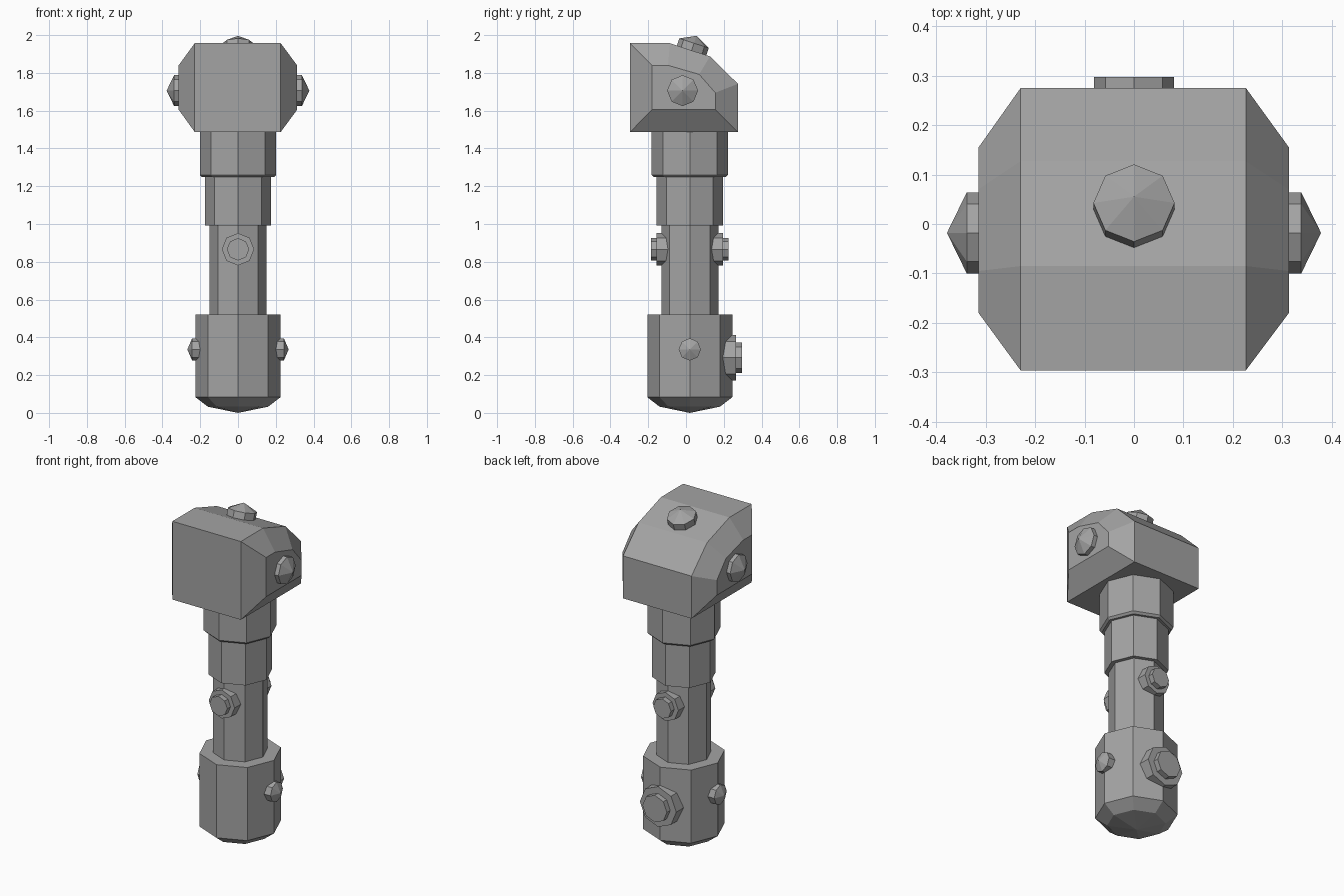
import bpy, bmesh, math
from mathutils import Vector, Matrix

if "Cube" in bpy.data.objects:
    bpy.data.objects.remove(bpy.data.objects["Cube"])

SIDES = 8
CY = 0.02   # y of the handle axis

metal = bpy.data.materials.new("dark_metal")
metal.diffuse_color = (0.37, 0.37, 0.37, 1)
metal.use_nodes = True
metal.node_tree.nodes["Principled BSDF"].inputs["Base Color"].default_value = metal.diffuse_color


def make(name, bm):
    bmesh.ops.recalc_face_normals(bm, faces=bm.faces[:])
    mesh = bpy.data.meshes.new(name)
    bm.to_mesh(mesh)
    bm.free()
    mesh.materials.append(metal)
    obj = bpy.data.objects.new(name, mesh)
    bpy.context.collection.objects.link(obj)
    return obj


def lathe(name, profile, origin, axis=(0, 0, 1)):
    """Octagonal solid from (radius, height) pairs; radius 0 makes a point."""
    bm = bmesh.new()
    rot = Vector(axis).to_track_quat('Z', 'Y').to_matrix().to_4x4()
    mat = Matrix.Translation(origin) @ rot
    rings = []
    for r, h in profile:
        n = 1 if r == 0 else SIDES
        rings.append([bm.verts.new(mat @ Vector((r * math.cos(math.tau * i / SIDES),
                                                 r * math.sin(math.tau * i / SIDES), h)))
                      for i in range(n)])
    for a, b in zip(rings, rings[1:]):
        for i in range(SIDES):
            j = (i + 1) % SIDES
            quad = [a[i % len(a)], a[j % len(a)], b[j % len(b)], b[i % len(b)]]
            bm.faces.new(list(dict.fromkeys(quad)))
    for ring in (rings[0], rings[-1]):
        if len(ring) > 1:
            bm.faces.new(ring)
    return make(name, bm)


# Handle sections
lathe("pommel", [(0, 0), (0.16, 0.033), (0.225, 0.083), (0.225, 0.522)], (0, CY, 0))
lathe("grip", [(0.151, 0.5), (0.151, 1.0)], (0, CY, 0))
lathe("lower_collar", [(0.175, 0.992), (0.175, 1.255)], (0, CY, 0))
lathe("upper_collar", [(0.19, 1.248), (0.202, 1.26), (0.202, 1.5)], (0, CY, 0))

# Head: side profile in y, z with a smaller profile on each chamfered cheek
outer = [(-0.296, 1.957), (-0.085, 1.957), (0.127, 1.887),
         (0.275, 1.742), (0.275, 1.487), (-0.296, 1.487)]
inner = [(-0.18, 1.84), (-0.095, 1.84), (0.07, 1.792),
         (0.155, 1.695), (0.155, 1.605), (-0.18, 1.605)]
bm = bmesh.new()
loops = [[bm.verts.new((x, y, z)) for y, z in prof]
         for x, prof in ((-0.314, inner), (-0.229, outer), (0.226, outer), (0.313, inner))]
for a, b in zip(loops, loops[1:]):
    for i in range(6):
        j = (i + 1) % 6
        bm.faces.new((a[i], a[j], b[j], b[i]))
bm.faces.new(loops[0])
bm.faces.new(loops[-1])
make("head", bm)

# Pointed studs on the head cheeks and the pommel sides
for side, s in (("left", -1), ("right", 1)):
    lathe("head_stud_" + side, [(0.082, -0.03), (0.082, 0.025), (0, 0.065)],
          (s * 0.313, -0.018, 1.706), (s, 0, 0))
    lathe("pommel_stud_" + side, [(0.059, -0.06), (0.059, 0.0), (0, 0.025)],
          (s * 0.243, CY, 0.336), (s, 0, 0))

# Pointed stud on the sloping roof
lathe("roof_stud", [(0.082, -0.03), (0.082, 0.037), (0, 0.078)],
      (0, 0.031, 1.922), (0, 0.31, 0.95))

# Stepped studs on the grip front and back, and on the pommel back
for side, s in (("front", -1), ("back", 1)):
    lathe("grip_stud_" + side,
          [(0.086, 0.08), (0.086, 0.175), (0.059, 0.175), (0.059, 0.206)],
          (0, CY, 0.866), (0, s, 0))
lathe("pommel_stud_back",
      [(0.121, 0.15), (0.121, 0.245), (0.081, 0.245), (0.081, 0.277)],
      (0, CY, 0.292), (0, 1, 0))
